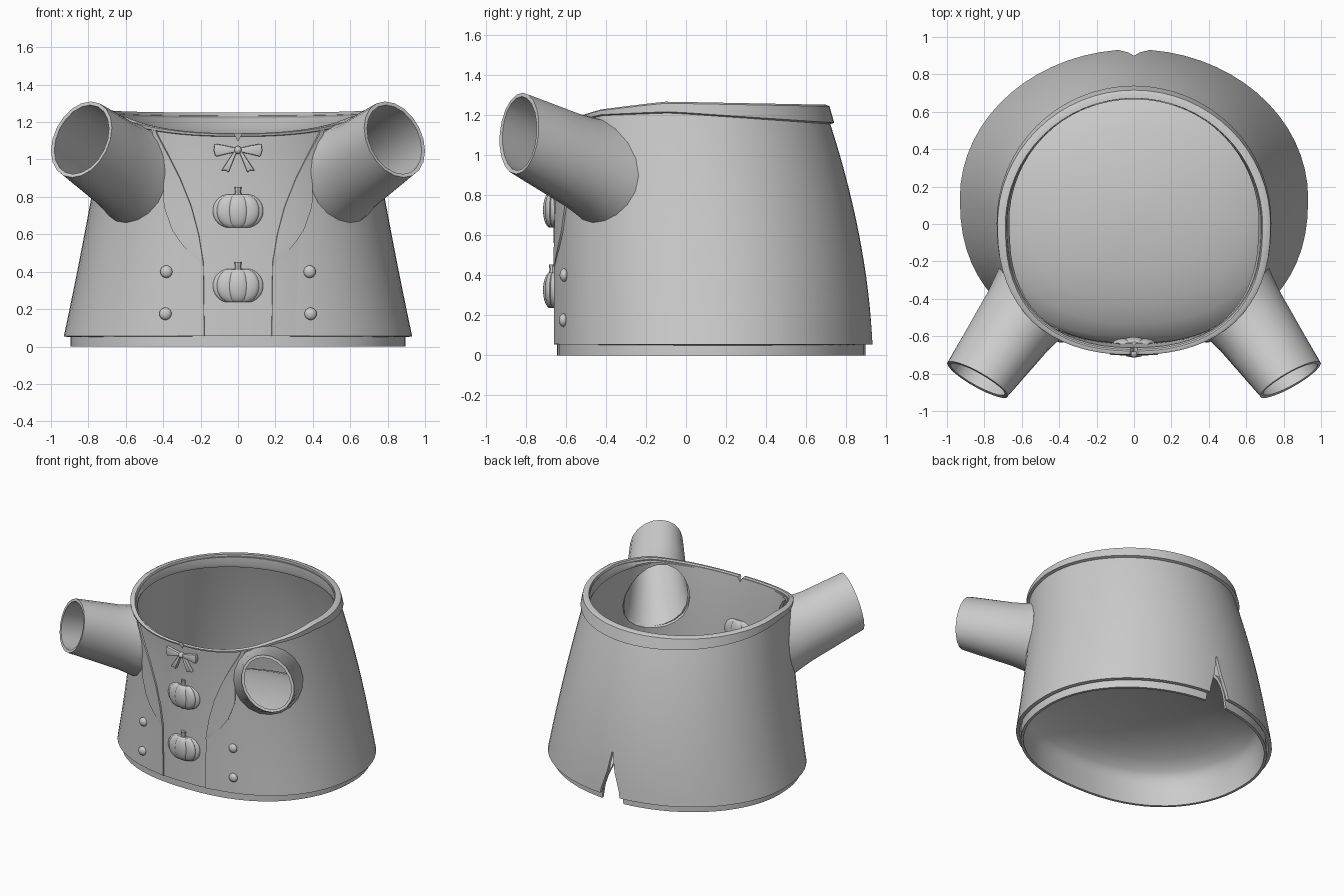
import bpy
from math import sin, cos, pi, radians
from mathutils import Vector

if "Cube" in bpy.data.objects:
    bpy.data.objects.remove(bpy.data.objects["Cube"])

SEG, N = 64, 2.3  # sides round the body, squareness of its front half


def lerp(keys, t):
    """Piecewise linear lookup in (position, value) pairs."""
    if t <= keys[0][0]:
        return keys[0][1]
    for (a, p), (b, q) in zip(keys, keys[1:]):
        if t <= b:
            return p + (q - p) * (t - a) / (b - a)
    return keys[-1][1]


def make(name, verts, faces):
    me = bpy.data.meshes.new(name)
    me.from_pydata(verts, [], faces)
    ob = bpy.data.objects.new(name, me)
    bpy.context.collection.objects.link(ob)
    return ob


def loft(name, rings, loop=False, cap_low=False, cap_high=False):
    n, m = len(rings[0]), len(rings)
    faces = []
    for i in range(m if loop else m - 1):
        k = (i + 1) % m
        for j in range(n):
            l = (j + 1) % n
            faces.append((i * n + j, i * n + l, k * n + l, k * n + j))
    if cap_low:
        faces.append(tuple(reversed(range(n))))
    if cap_high:
        faces.append(tuple(range((m - 1) * n, m * n)))
    return make(name, [p for r in rings for p in r], faces)


def prism(name, outline, y0, y1):
    """Extrude an (x, z) outline along y."""
    return loft(name, [[(x, y, z) for x, z in outline] for y in (y1, y0)],
                cap_low=True, cap_high=True)


def solidify(ob, t, offset=-1):
    m = ob.modifiers.new("thickness", 'SOLIDIFY')
    m.thickness, m.offset = t, offset


def mirror(ob):
    m = ob.modifiers.new("mirror", 'MIRROR')
    m.use_mirror_merge = False


def cut(ob, *tools):
    for t in tools:
        m = ob.modifiers.new("cut", 'BOOLEAN')
        m.operation, m.solver, m.object = 'DIFFERENCE', 'EXACT', t


# Body shape: half width, centre and half depth at height z
def shape(z):
    rx = .943 - .215 * z + .02 * z * z
    back = .937 - .05 * z - .12 * z * z
    front = -.658 - .03 * (max(z, 0) / 1.15) ** 4
    return rx, (back + front) / 2, (back - front) / 2


def body_point(a, z, off=0.0):
    rx, cy, ry = shape(z)
    s, c = sin(a), cos(a)
    e = 2 / N if c > 0 else 1
    x = (rx + off) * (1 if s > 0 else -1) * abs(s) ** e
    y = cy - (ry + off) * (1 if c > 0 else -1) * abs(c) ** e
    return (x, y, z)


def front_y(x, z):
    rx, cy, ry = shape(z)
    return cy - ry * max(0, 1 - abs(x / rx) ** N) ** (1 / N)


def inside(p):
    rx, cy, ry = shape(p.z)
    e = N if p.y < cy else 2
    return abs(p.x / rx) ** e + abs((p.y - cy) / ry) ** e < 1


def top_z(a):
    return lerp([(-1, 1.25), (.1, 1.265), (.57, 1.225), (.9, 1.16), (1, 1.14)], cos(a))


angles = [2 * pi * j / SEG for j in range(SEG)]

# Jacket body
body = loft("jacket_body", [[body_point(a, .055 + (top_z(a) - .065) * v / 20) for a in angles]
                            for v in range(21)])
solidify(body, .025)

# Collar band, tall at the back and thin at the front
rings = []
for off, k, drop in [(.022, 1, 0), (.026, 0, .008), (.012, 0, 0), (-.015, 0, 0),
                     (-.045, .8, .01), (-.045, 1, .02)]:
    ring = []
    for a in angles:
        h = lerp([(-1, .09), (.1, .05), (.57, .025), (1, .015)], cos(a))
        f = lerp([(.1, 1), (.6, .7), (1, .5)], cos(a))
        ring.append(body_point(a, top_z(a) - h * k - drop * f, off * f))
    rings.append(ring)
collar = loft("collar", rings, loop=True)

# Lining: inner hem closed by a dome
rings = []
for s, z, off in [(1, 0, -.035), (1, .05, -.035), (1, .12, -.03), (1, .18, -.03),
                  (.985, .225, -.03), (.95, .265, -.03), (.85, .32, -.03), (.7, .37, -.03),
                  (.5, .41, -.03), (.25, .437, -.03), (.03, .445, -.03)]:
    ring = []
    for a in angles:
        x, y, _ = body_point(a, max(.055, min(z, .2)), off * lerp([(.5, 1), (1, .4)], cos(a)))
        ring.append((x * s, .12 + (y - .12) * s, z))
    rings.append(ring)
lining = loft("hem_lining", rings, cap_high=True)
solidify(lining, .02)

# Sleeves: tapered tubes meeting the body surface
base_c, base_n = Vector((.56, -.44, .92)), Vector((.6, -.7, .38)).normalized()
end_c = Vector((.837, -.832, 1.107))


def ellipse(c, u, v, sides=20):
    return [c + u * cos(2 * pi * j / sides) + v * sin(2 * pi * j / sides)
            for j in range(sides)]


def circle(c, n, r):
    u = n.cross(Vector((0, 0, 1))).normalized()
    return ellipse(c, u * r, n.cross(u) * r)


axis = end_c - base_c
deep_c = base_c - axis * .6
deep = circle(deep_c, base_n, .28)
end = ellipse(end_c, Vector((-.155, -.097, 0)), Vector((.05, -.017, -.203)))
root = []
for d, e in zip(deep, end):
    lo, hi = d, e
    for _ in range(30):  # find where this line leaves the body
        mid = (lo + hi) / 2
        lo, hi = (mid, hi) if inside(mid) else (lo, mid)
    root.append(lo)
rings = []
for t in (0, .1, .25, .5, .75, 1):
    ring = [b.lerp(e, t) for b, e in zip(root, end)]
    c = sum(ring, Vector()) / len(ring)
    pinch = 1 - .05 * min(t / .25, 1) * (1 - t)
    rings.append([c + (p - c) * pinch for p in ring])
sleeve = loft("sleeves", rings)
solidify(sleeve, .02)
mirror(sleeve)

# Cutters: armholes, back slit and neck notch
armhole = loft("armhole_cutter", [circle(deep_c, base_n, .25),
                                  circle(base_c + axis * .5, base_n, .22)],
               cap_low=True, cap_high=True)
mirror(armhole)
slit = prism("slit_cutter", [(-.1, -.05), (.1, -.05), (.075, .1), (.03, .24), (.004, .38),
                             (-.004, .38), (-.03, .24), (-.075, .1)], .8, 1.2)
notch = prism("notch_cutter", [(0, 1.1), (.055, 1.2), (-.055, 1.2)], -.9, -.5)
cut(body, armhole, slit, notch)
cut(lining, slit)
cut(collar, notch)


# Jacket fronts and lapels: thin panels lying on the body
def panel(name, x_in, x_out, z0, z1, off_in, off_out, nu=8, nv=24):
    verts, faces = [], []
    for i in range(nv + 1):
        z = z0 + (z1 - z0) * i / nv
        for j in range(nu + 1):
            u = j / nu
            x = lerp(x_in, z) * (1 - u) + lerp(x_out, z) * u
            verts.append((x, front_y(x, z) - off_in * (1 - u) - off_out * u, z))
    w = nu + 1
    for i in range(nv):
        for j in range(nu):
            k = i * w + j
            faces.append((k, k + 1, k + 1 + w, k + w))
    ob = make(name, verts, faces)
    solidify(ob, .01, 0)
    mirror(ob)


edge = [(.055, .18), (.45, .185), (.6, .21), (.75, .25), (.9, .31), (1, .36), (1.15, .44)]
panel("jacket_fronts", edge, [(0, .36), (.44, .36), (.62, .36)], .057, .62, .004, -.009)
panel("lapels", edge, [(.44, .19), (.48, .235), (.54, .295), (.62, .35), (.75, .395),
                       (1, .4), (1.15, .46)], .44, 1.16, .008, .006)


# Pumpkin buttons with lobes and a stem
def lobed(name, z):
    rings = []
    for i in range(1, 16):
        p = -pi / 2 + pi * i / 16
        ring = []
        for j in range(80):
            a = 2 * pi * j / 80
            r = cos(p) ** .75 * (.88 + .12 * abs(cos(4 * a)) ** .6)
            ring.append((.135 * r * sin(a), -.658 - .055 * r * cos(a),
                         z + .096 * sin(p) * (1 - .15 * (1 - min(1, r * 2)))))
        rings.append(ring)
    loft(name, rings, cap_low=True, cap_high=True)
    stem = [[(r * sin(a), -.665 - r * cos(a), z + h) for a in angles[::8]]
            for r, h in [(.025, .07), (.016, .1), (.019, .128)]]
    loft(name + "_stem", stem, cap_high=True)


lobed("upper_pumpkin_button", .725)
lobed("lower_pumpkin_button", .325)


# Small round buttons
def ball(name, c, rx, ry, rz):
    bpy.ops.mesh.primitive_uv_sphere_add(segments=20, ring_count=12, radius=1)
    ob = bpy.context.object
    ob.name = name
    for v in ob.data.vertices:
        v.co = (c[0] + v.co.x * rx, c[1] + v.co.y * ry, c[2] + v.co.z * rz)
    return ob


for label, x, z in [("upper", .383, .4), ("lower", .388, .175)]:
    mirror(ball(label + "_side_buttons", (x, front_y(x, z) - .005, z), .033, .022, .033))

# Bow: knot, loops and tails
ball("bow_knot", (0, -.69, 1.05), .02, .025, .022)
for name, outline in [
        ("bow_loops", [(.01, 1.04), (.07, 1.027), (.12, 1.015), (.13, 1.05), (.125, 1.085),
                       (.07, 1.075), (.01, 1.062)]),
        ("bow_tails", [(.005, 1.045), (.05, .93), (.066, .943), (.09, .94), (.02, 1.045)])]:
    bow = prism(name, outline, -.7, -.665)
    bev = bow.modifiers.new("soft_edges", 'BEVEL')
    bev.width, bev.segments = .006, 2
    mirror(bow)

# Bake modifiers, drop the cutters, smooth the shading
cutters = (armhole, slit, notch)
for c in cutters:
    c.hide_render = True
for ob in [o for o in bpy.context.scene.objects if o not in cutters]:
    bpy.ops.object.select_all(action='DESELECT')
    ob.select_set(True)
    bpy.context.view_layer.objects.active = ob
    bpy.ops.object.convert(target='MESH')
    bpy.ops.object.shade_smooth_by_angle(angle=radians(35))
for c in cutters:
    bpy.data.objects.remove(c)
